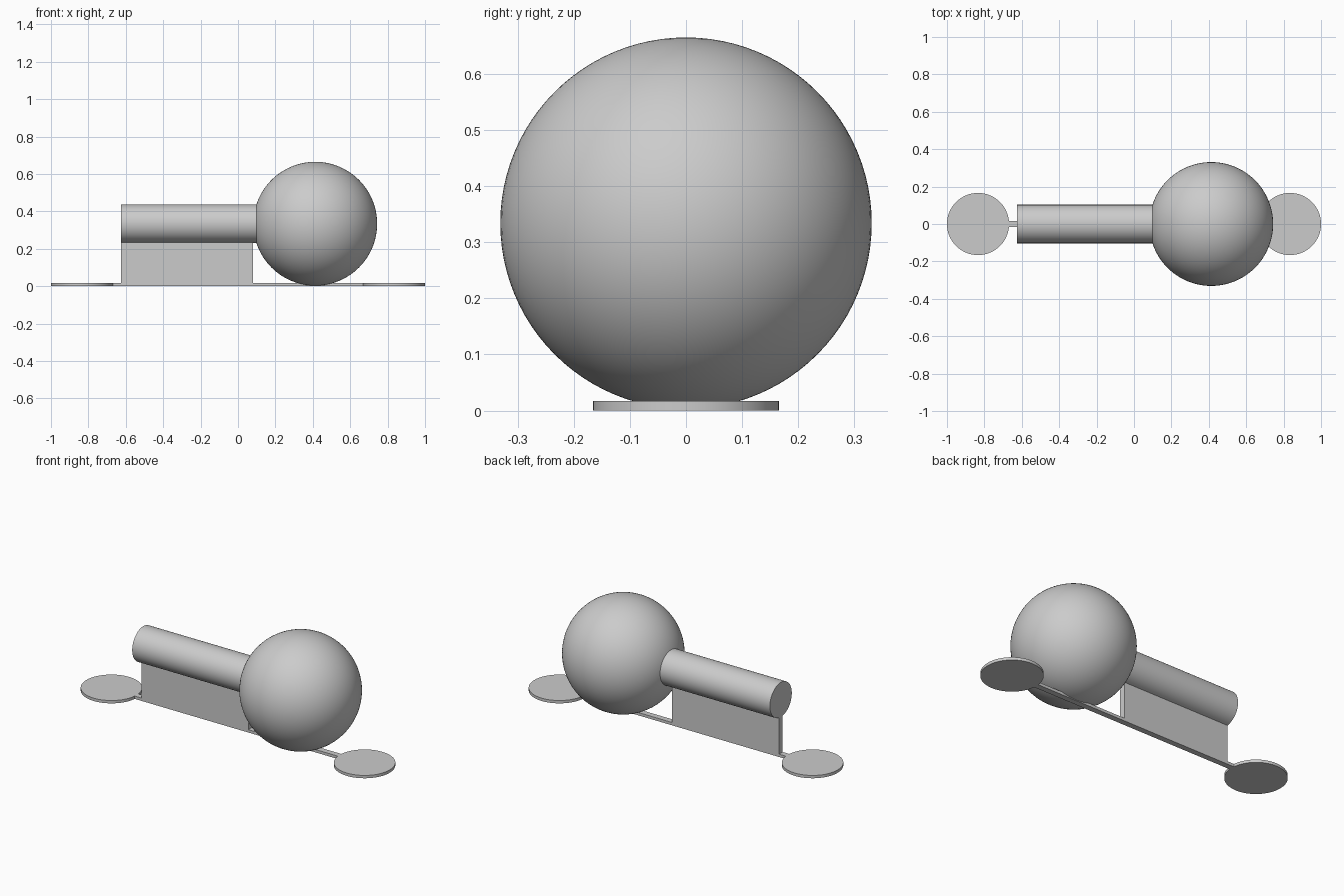
import bpy
import math

default = bpy.data.objects.get("Cube")
if default:
    bpy.data.objects.remove(default, do_unlink=True)

grey = bpy.data.materials.new("plain grey")
grey.use_nodes = True
COLOUR = (0.6, 0.6, 0.6, 1)
grey.diffuse_color = COLOUR
grey.node_tree.nodes["Principled BSDF"].inputs["Base Color"].default_value = COLOUR


def finish(name, smooth=False):
    obj = bpy.context.object
    obj.name = name
    obj.data.materials.append(grey)
    if smooth:
        bpy.ops.object.shade_smooth_by_angle(angle=math.radians(35))
    return obj


def box(name, x0, x1, width, z0, z1):
    bpy.ops.mesh.primitive_cube_add(size=1, location=((x0 + x1) / 2, 0, (z0 + z1) / 2))
    bpy.context.object.scale = (x1 - x0, width, z1 - z0)
    bpy.ops.object.transform_apply(location=False, rotation=False, scale=True)
    return finish(name)


THICK = 0.017
WIDTH = 0.034

# Round pads at both ends of the base
for side, x in (("right", -0.834), ("left", 0.834)):
    bpy.ops.mesh.primitive_cylinder_add(vertices=96, radius=0.166, depth=THICK,
                                        location=(x, 0, THICK / 2))
    finish(side + "_pad", True)

# Thin strip joining the pads, and the upright wall under the tube
box("base_strip", -0.68, 0.68, WIDTH, 0, THICK)
box("support_wall", -0.625, 0.08, WIDTH, 0, 0.26)

# Horizontal rod running into the ball
bpy.ops.mesh.primitive_cylinder_add(vertices=96, radius=0.103, depth=0.825,
                                    location=(-0.2125, 0, 0.335),
                                    rotation=(0, math.pi / 2, 0))
finish("rod", True)

# Large ball
bpy.ops.mesh.primitive_uv_sphere_add(segments=96, ring_count=48, radius=0.331,
                                     location=(0.413, 0, 0.334))
finish("ball", True)
